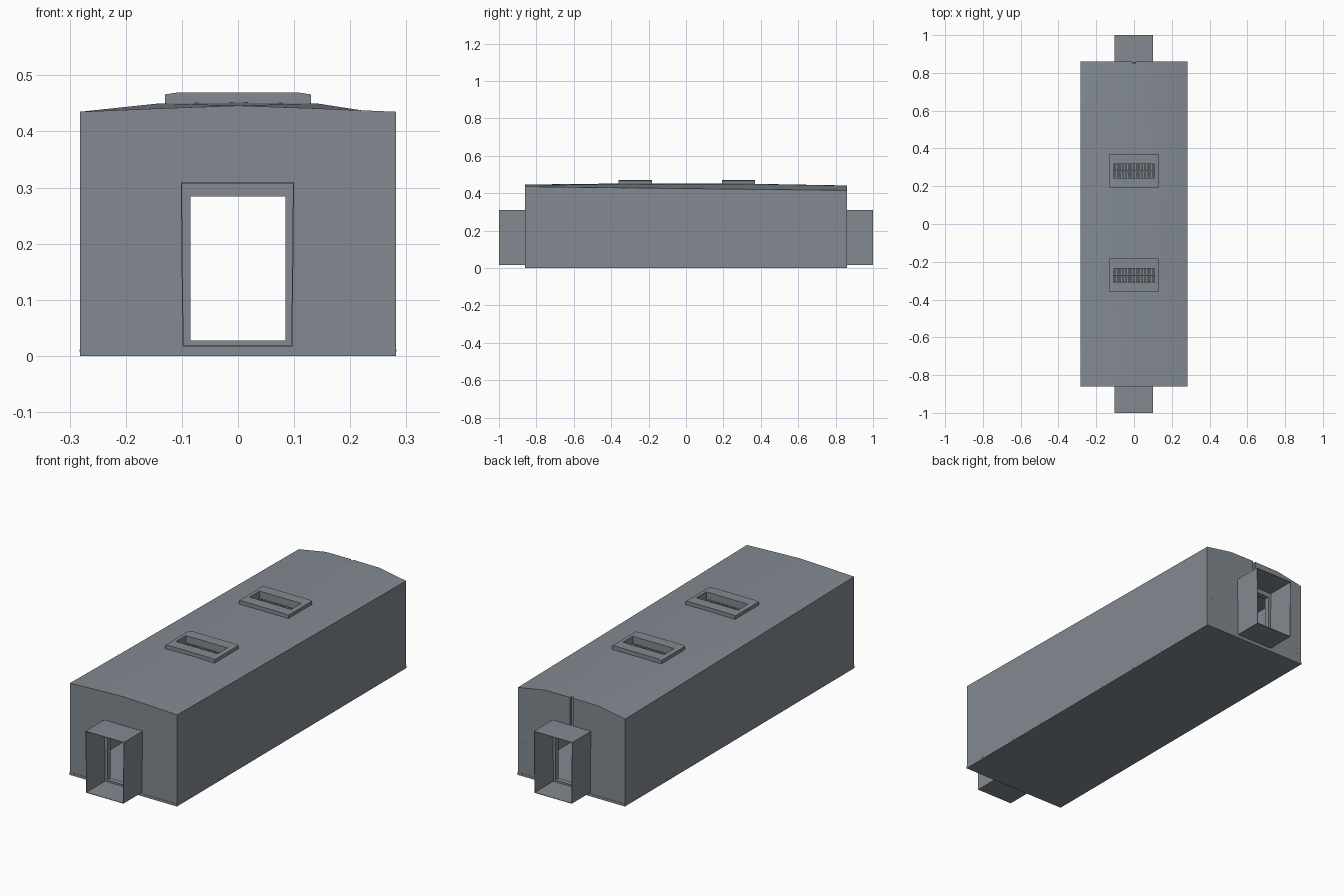
import bpy, bmesh, math

if "Cube" in bpy.data.objects:
    bpy.data.objects.remove(bpy.data.objects["Cube"])

slate = bpy.data.materials.new("slate")
slate.diffuse_color = (.225, .255, .285, 1)
slate.use_nodes = True
slate.node_tree.nodes["Principled BSDF"].inputs["Base Color"].default_value = slate.diffuse_color


def make(name, bm):
    bmesh.ops.recalc_face_normals(bm, faces=bm.faces)
    mesh = bpy.data.meshes.new(name)
    bm.to_mesh(mesh)
    bm.free()
    mesh.materials.append(slate)
    obj = bpy.data.objects.new(name, mesh)
    bpy.context.collection.objects.link(obj)
    return obj


def loft(bm, sections):
    """Solid through matching cross-sections."""
    rings = [[bm.verts.new(p) for p in s] for s in sections]
    n = len(rings[0])
    for a, b in zip(rings, rings[1:]):
        for i in range(n):
            j = (i + 1) % n
            bm.faces.new((a[i], a[j], b[j], b[i]))
    bm.faces.new(rings[0])
    bm.faces.new(rings[-1])


def add_box(bm, x0, x1, y0, y1, z0, z1):
    loft(bm, [[(x0, y0, z), (x1, y0, z), (x1, y1, z), (x0, y1, z)] for z in (z0, z1)])


def boxes(name, dims):
    bm = bmesh.new()
    for d in dims:
        add_box(bm, *d)
    return make(name, bm)


def cut(obj, *dims):
    tool = boxes("cutter", [dims])
    tool.hide_render = True
    mod = obj.modifiers.new("cut", 'BOOLEAN')
    mod.operation, mod.solver, mod.object = 'DIFFERENCE', 'EXACT', tool
    bpy.context.view_layer.objects.active = obj
    bpy.ops.object.modifier_apply(modifier=mod.name)
    bpy.data.objects.remove(tool)


END, HALF = 0.86, 0.282
VENTS = (-0.272, 0.281)

# Car body: shallow crowned roof, peaked at the front and flatter at the back
bm = bmesh.new()
roof = [(-END, .435, .441, .446), (-0.3, .428, .450, .452),
        (0.3, .421, .450, .451), (END, .415, .440, .441)]
loft(bm, [[(-HALF, y, 0), (-HALF, y, e), (-.14, y, m), (0, y, c),
           (.14, y, m), (HALF, y, e), (HALF, y, 0)] for y, e, m, c in roof])
body = make("car_body", bm)

# Hollow interior, doorways, vent wells and the groove in the rear wall
cut(body, -.262, .262, -.835, .835, .018, .395)
cut(body, -.085, .085, -1.1, 1.1, .027, .284)
cut(body, -.007, .007, .851, 1.0, .29, .6)
for y in VENTS:
    cut(body, -.109, .109, y - .037, y + .037, .425, .6)
bpy.ops.object.select_all(action='DESELECT')
body.select_set(True)
bpy.context.view_layer.objects.active = body
bpy.ops.object.shade_smooth_by_angle(angle=math.radians(30))

# Roof vents: raised rim with softened ends, slatted grille inside
for n, y in enumerate(VENTS):
    profile = [(-.13, .436), (-.13, .466), (-.11, .469), (.11, .469), (.13, .466), (.13, .436)]
    bm = bmesh.new()
    loft(bm, [[(x, y + s * .089, z) for x, z in profile] for s in (-1, 1)])
    rim = make(f"vent_rim_{n}", bm)
    cut(rim, -.109, .109, y - .037, y + .037, .4, .6)
    bars = [(-.109, .109, y - .003, y + .003, .425, .438)]
    for i in range(15):
        x = -.101 + i * .202 / 14
        bars += [(x - .004, x + .004, y - .036, y - .004, .424, .436),
                 (x - .004, x + .004, y + .004, y + .036, .424, .436)]
    boxes(f"vent_grille_{n}", bars)

# Gangway connectors: thin open tubes, a little narrower at the floor
for name, s in (("front_gangway", -1), ("rear_gangway", 1)):
    bm = bmesh.new()
    rings = []
    for y, t in ((s * .855, 0), (s * 1.0, 0), (s * 1.0, .002), (s * .855, .002)):
        pts = [(-.099 + t, .017 + t), (.097 - t, .017 + t), (.1 - t, .309 - t), (-.102 + t, .309 - t)]
        rings.append([bm.verts.new((x, y, z)) for x, z in pts])
    for k in range(4):
        a, b = rings[k], rings[(k + 1) % 4]
        for i in range(4):
            j = (i + 1) % 4
            bm.faces.new((a[i], a[j], b[j], b[i]))
    make(name, bm)

# End sills and small fasteners on ends and lower sides
boxes("end_sills", [(-HALF, HALF, *sorted((s * .85, s * .8615)), 0, .012) for s in (-1, 1)])
clips = []
for s in (-1, 1):
    for i in range(8):
        y = -.75 + i * 1.5 / 7
        clips.append((*sorted((s * .28, s * .2824)), y - .008, y + .008, .008, .011))
    for z in (.05, .15):
        clips.append((s * .26 - .003, s * .26 + .003, .858, .861, z, z + .006))
boxes("fasteners", clips)
